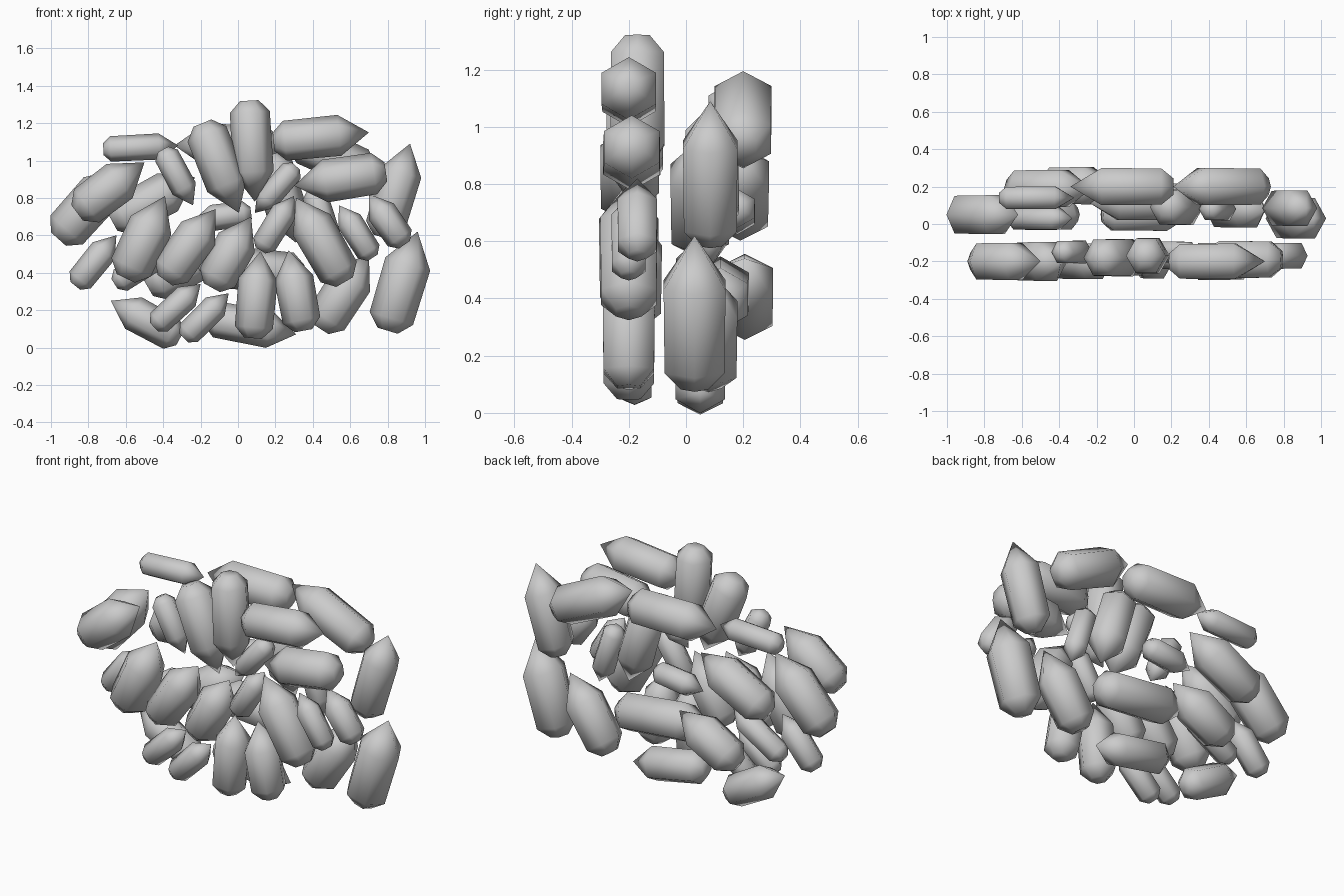
import bpy, bmesh, math
from mathutils import Vector

# each crystal: tip x, tip z, base x, base z, depth y, radius
front = [
    (.09, .78, .06, 1.32, -.17, .11), (.005, .72, -.19, 1.20, -.18, .115),
    (.70, 1.15, .19, 1.10, -.20, .11), (.30, .865, .79, .94, -.19, .115),
    (.09, .72, .31, .97, -.15, .065), (-.50, .99, -.86, .72, -.20, .115),
    (-.24, .76, -.40, 1.06, -.15, .07), (-.39, .81, -.60, .37, -.20, .12),
    (-.12, .74, -.39, .36, -.20, .11), (.07, .70, -.14, .32, -.18, .11),
    (.30, .81, .12, .52, -.18, .07), (.31, .80, .57, .35, -.20, .115),
    (.12, .515, .08, .05, -.20, .105), (.27, .52, .35, .09, -.20, .105),
    (-.20, .34, -.45, .11, -.20, .07), (-.05, .29, -.29, .05, -.18, .07),
    (.54, .76, .72, .48, -.20, .07), (.70, .82, .89, .55, -.17, .08),
]
middle = [
    (.96, .62, .80, .09, .03, .125), (.92, 1.09, .77, .59, .085, .11),
    (-.68, .25, -.31, .05, .05, .095), (.31, .07, -.17, .16, .05, .10),
    (.70, .50, .44, .10, .08, .115), (-.62, .96, -.96, .58, .05, .12),
    (-.33, .55, -.66, .34, .03, .07), (-.65, .60, -.87, .33, .03, .075),
    (-.32, 1.08, -.72, 1.06, .14, .07), (.31, .56, .17, 1.03, .09, .11),
    (.51, .50, .40, .85, .08, .07),
]
back = [
    (-.23, .91, -.67, .67, .19, .115), (-.34, 1.08, .21, 1.08, .20, .115),
    (.21, 1.16, .71, .93, .20, .115), (-.10, .54, -.48, .32, .205, .115),
    (-.25, .45, .35, .39, .12, .115), (-.24, .68, .07, .72, .18, .07),
]
SIDES = 6


def crystal(name, tx, tz, bx, bz, y, r):
    """Six-sided prism with a pointed tip and a bevelled base."""
    tip, base = Vector((tx, y, tz)), Vector((bx, y, bz))
    axis = tip - base
    length = axis.length
    axis.normalize()
    side, depth = Vector((axis.z, 0, -axis.x)), Vector((0, 1, 0))
    # lengthwise profile: (distance from base, radius factor)
    profile = [(0, .45), (.55 * r, .97), (length - 1.45 * r, 1.0)]
    bm = bmesh.new()
    rings = []
    for t, f in profile:
        ring = []
        for i in range(SIDES):
            a = 2 * math.pi * i / SIDES
            p = base + axis * t + (side * math.cos(a) + depth * math.sin(a)) * r * f
            ring.append(bm.verts.new(p))
        rings.append(ring)
    apex = bm.verts.new(tip)
    bm.faces.new(rings[0])
    for i in range(SIDES):
        j = (i + 1) % SIDES
        for lo, hi in zip(rings, rings[1:]):
            bm.faces.new((lo[i], lo[j], hi[j], hi[i]))
        bm.faces.new((rings[-1][i], rings[-1][j], apex))
    bmesh.ops.recalc_face_normals(bm, faces=bm.faces)
    for f in bm.faces:
        f.smooth = True
    mesh = bpy.data.meshes.new(name)
    bm.to_mesh(mesh)
    bm.free()
    ob = bpy.data.objects.new(name, mesh)
    bpy.context.collection.objects.link(ob)


# three layers of loose crystals
for layer, items in (("front", front), ("middle", middle), ("back", back)):
    for n, c in enumerate(items, 1):
        crystal(f"{layer}_crystal_{n}", *c)
